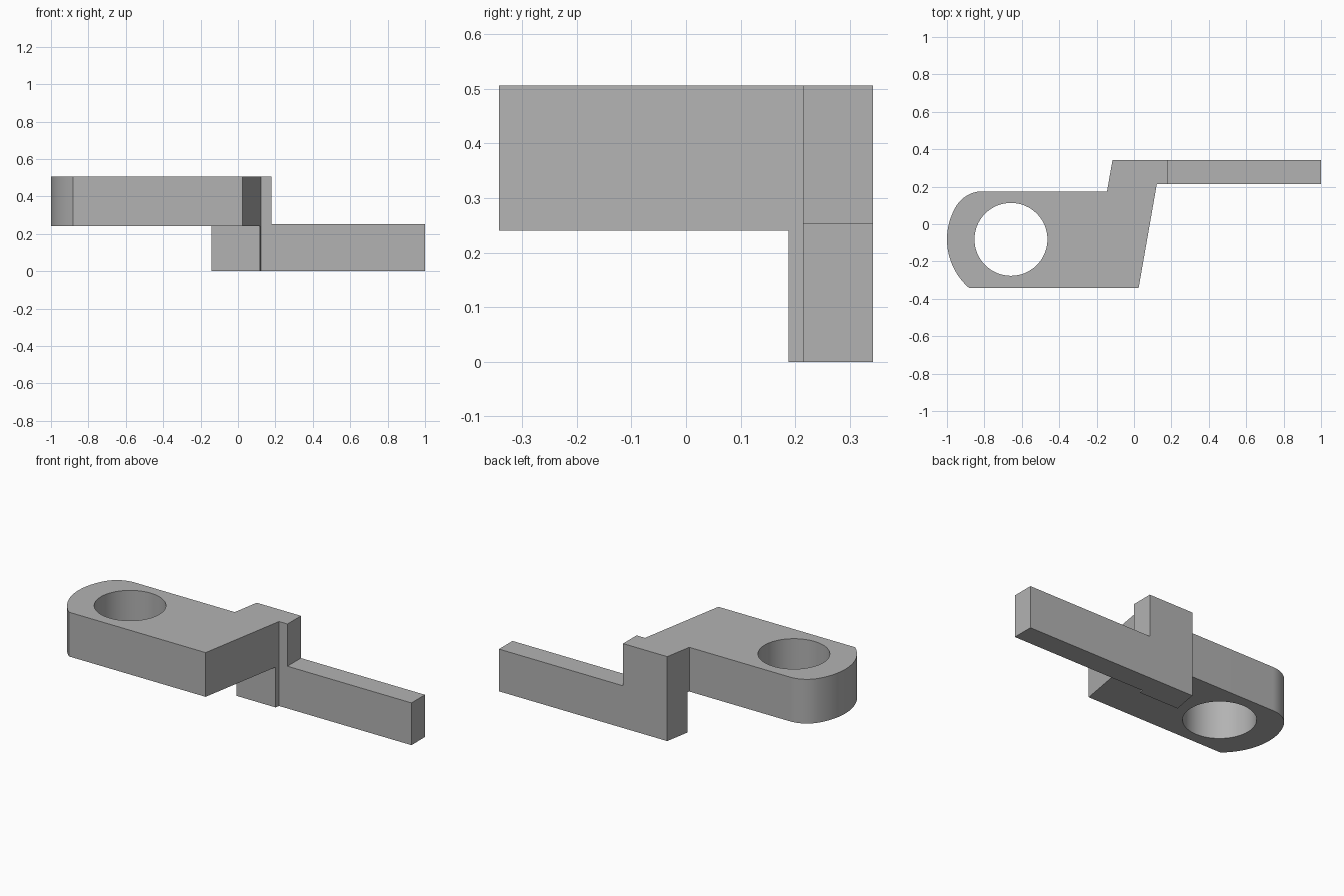
import bpy
import bmesh
from math import sin, cos, pi, atan2, sqrt, radians

default = bpy.data.objects.get("Cube")
if default:
    bpy.data.objects.remove(default, do_unlink=True)

grey = bpy.data.materials.new("plain grey")
grey.use_nodes = True
grey.diffuse_color = (0.45, 0.45, 0.45, 1)
grey.node_tree.nodes["Principled BSDF"].inputs["Base Color"].default_value = (0.45, 0.45, 0.45, 1)


def arc(cx, cy, r, start, end, steps):
    """Points along a circular arc, both ends included."""
    return [(cx + r * cos(start + (end - start) * i / steps),
             cy + r * sin(start + (end - start) * i / steps)) for i in range(steps + 1)]


def prism(name, outline, low, high):
    """Extrude a plan outline between two heights."""
    bm = bmesh.new()
    face = bm.faces.new([bm.verts.new((x, y, low)) for x, y in outline])
    top = bmesh.ops.extrude_face_region(bm, geom=[face])["geom"]
    for v in top:
        if isinstance(v, bmesh.types.BMVert):
            v.co.z = high
    bmesh.ops.recalc_face_normals(bm, faces=bm.faces)
    mesh = bpy.data.meshes.new(name)
    bm.to_mesh(mesh)
    bm.free()
    mesh.materials.append(grey)
    obj = bpy.data.objects.new(name, mesh)
    bpy.context.collection.objects.link(obj)
    return obj


def combine(target, other, operation):
    """Apply a boolean and remove the helper."""
    mod = target.modifiers.new("combine", 'BOOLEAN')
    mod.operation = operation
    mod.solver = 'EXACT'
    mod.object = other
    bpy.context.view_layer.objects.active = target
    bpy.ops.object.modifier_apply(modifier=mod.name)
    bpy.data.objects.remove(other, do_unlink=True)


FRONT, BACK = -0.342, 0.342
SHOULDER = 0.175            # back edge of the eye plate
ARM_FRONT = 0.214
FOOT_FRONT = 0.188
PLATE_LOW, PLATE_TOP, ARM_TOP = 0.241, 0.506, 0.253
POST_X = 0.178


def left_edge(y):
    return -0.115 + (y - BACK) * 0.175


def right_edge(y):
    return 0.122 + (y - ARM_FRONT) * 0.175


# Rounded end: large arc around the eye, blended into the back edge
ex, ey, er = -0.655, -0.082, 0.345
bx = -0.81
rise = SHOULDER - ey
br = (er ** 2 - (bx - ex) ** 2 - rise ** 2) / (2 * (er - rise))
by = SHOULDER - br
join = atan2(by - ey, bx - ex)
corner = atan2(FRONT - ey, -sqrt(er ** 2 - (FRONT - ey) ** 2)) + 2 * pi
rounded = arc(bx, by, br, pi / 2, join, 12) + arc(ex, ey, er, join, corner, 28)[1:]

# Eye plate with the upper half of the post
plate = prism("eye_plate_and_arm", rounded + [
    (right_edge(FRONT), FRONT), (right_edge(ARM_FRONT), ARM_FRONT),
    (POST_X, ARM_FRONT), (POST_X, BACK),
    (left_edge(BACK), BACK), (left_edge(SHOULDER), SHOULDER)], PLATE_LOW, PLATE_TOP)

# Round eye
hole = prism("eye_cutter", arc(-0.658, -0.082, 0.195, 0, 2 * pi, 64)[:-1], 0.1, 0.7)
combine(plate, hole, 'DIFFERENCE')

# Foot below the post, running into the long thin arm
arm = prism("arm", [
    (left_edge(FOOT_FRONT), FOOT_FRONT), (right_edge(FOOT_FRONT), FOOT_FRONT),
    (right_edge(ARM_FRONT), ARM_FRONT), (1, ARM_FRONT), (1, BACK),
    (left_edge(BACK), BACK)], 0, ARM_TOP)
combine(plate, arm, 'UNION')

# Merge coplanar faces and shade the curved walls smoothly
bm = bmesh.new()
bm.from_mesh(plate.data)
bmesh.ops.remove_doubles(bm, verts=bm.verts, dist=0.0002)
bmesh.ops.dissolve_limit(bm, angle_limit=radians(0.5), verts=bm.verts, edges=bm.edges)
bm.to_mesh(plate.data)
bm.free()
plate.select_set(True)
bpy.context.view_layer.objects.active = plate
bpy.ops.object.shade_smooth_by_angle(angle=radians(30))
